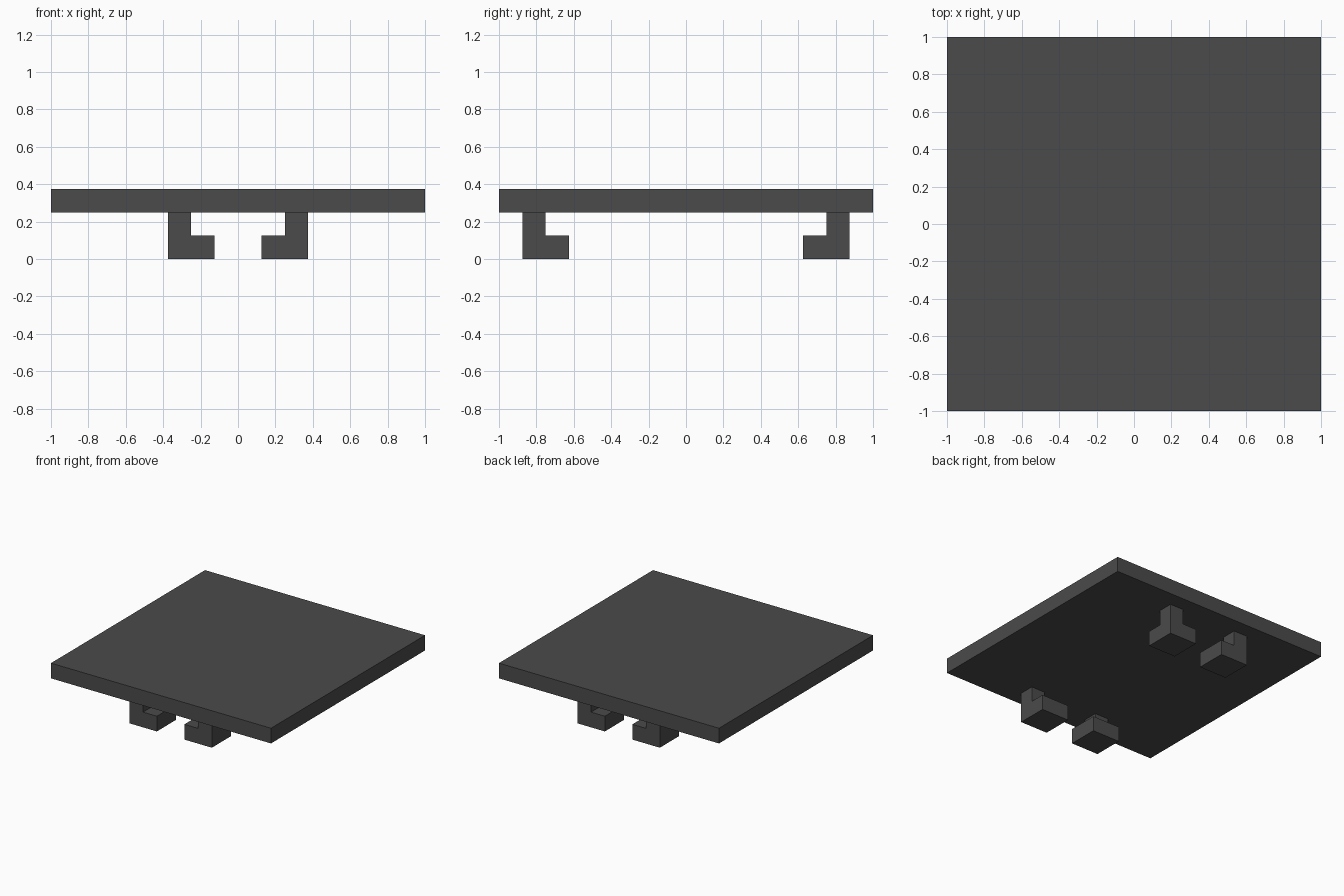
import bpy

if "Cube" in bpy.data.objects:
    bpy.data.objects.remove(bpy.data.objects["Cube"])

# Single dark grey finish
grey = bpy.data.materials.new("dark_grey")
grey.diffuse_color = (0.07, 0.07, 0.07, 1.0)
grey.use_nodes = True
grey.node_tree.nodes["Principled BSDF"].inputs["Base Color"].default_value = grey.diffuse_color


def box(name, centre, size):
    bpy.ops.mesh.primitive_cube_add(size=1, location=centre)
    ob = bpy.context.object
    ob.name = name
    ob.scale = size
    bpy.ops.object.transform_apply(location=False, rotation=False, scale=True)
    ob.data.materials.append(grey)
    return ob


# Flat square slab
box("table_top", (0, 0, 0.3125), (2, 2, 0.125))

# Four legs: a square foot block with a thin post on its outer corner
for sx, x_name in ((-1, "left"), (1, "right")):
    for sy, y_name in ((-1, "front"), (1, "back")):
        box(f"{y_name}_{x_name}_foot", (sx * 0.25, sy * 0.75, 0.0625), (0.25, 0.25, 0.125))
        box(f"{y_name}_{x_name}_post", (sx * 0.3125, sy * 0.8125, 0.1875), (0.125, 0.125, 0.125))
